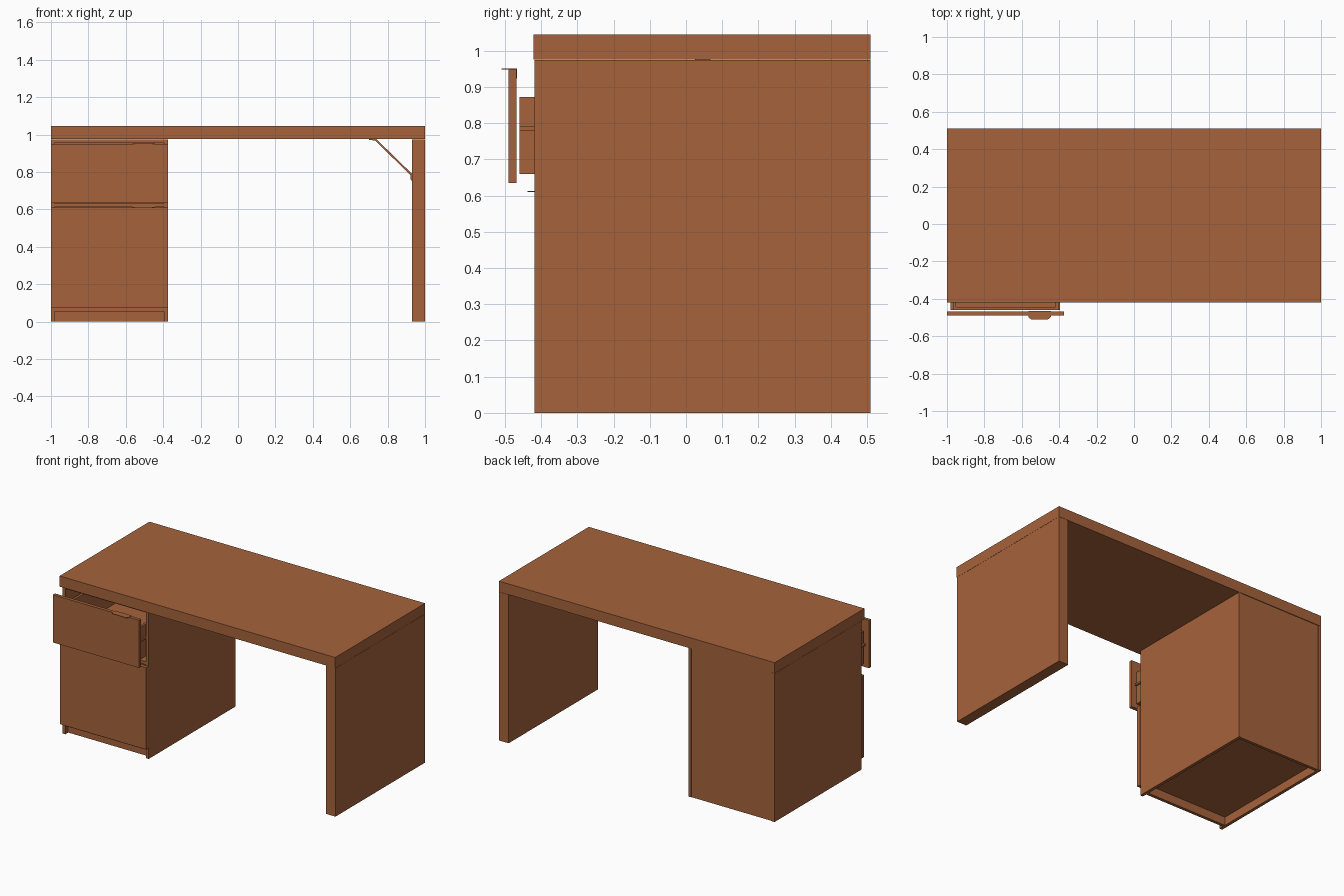
import bpy, bmesh
from mathutils import Vector

if "Cube" in bpy.data.objects:
    bpy.data.objects.remove(bpy.data.objects["Cube"])

wood = bpy.data.materials.new("brown wood")
wood.diffuse_color = (0.38, 0.123, 0.045, 1)
wood.use_nodes = True
wood.node_tree.nodes["Principled BSDF"].inputs["Base Color"].default_value = wood.diffuse_color


def finish(name, bm):
    bmesh.ops.recalc_face_normals(bm, faces=bm.faces)
    me = bpy.data.meshes.new(name)
    bm.to_mesh(me)
    bm.free()
    me.materials.append(wood)
    ob = bpy.data.objects.new(name, me)
    bpy.context.collection.objects.link(ob)
    return ob


def box(name, x0, x1, y0, y1, z0, z1):
    bm = bmesh.new()
    bmesh.ops.create_cube(bm, size=1)
    for v in bm.verts:
        v.co = Vector((x0 if v.co.x < 0 else x1, y0 if v.co.y < 0 else y1, z0 if v.co.z < 0 else z1))
    return finish(name, bm)


def prism(name, pts, offset):
    """Extrude a closed outline along an offset vector."""
    bm = bmesh.new()
    f = bm.faces.new([bm.verts.new(p) for p in pts])
    r = bmesh.ops.extrude_face_region(bm, geom=[f])
    bmesh.ops.translate(bm, vec=offset,
                        verts=[g for g in r["geom"] if isinstance(g, bmesh.types.BMVert)])
    return finish(name, bm)


# worktop and right leg
BACK, FRONT = 0.51, -0.418
box("desktop", -1, 1, -0.421, BACK, 0.975, 1.045)
box("right_leg", 0.93, 1, FRONT, BACK, 0, 0.974)

# pedestal carcass
CF = -0.39
L, R, T = -1.0, -0.375, 0.02
box("cabinet_left_side", L, L + T, CF, BACK, 0, 0.974)
box("cabinet_right_side", R - T, R, CF, BACK, 0, 0.974)
box("cabinet_back", L + T, R - T, BACK - 0.022, BACK - 0.003, 0, 0.974)
box("cabinet_floor", L + T, R - T, CF, BACK - 0.022, 0.055, 0.075)
box("cabinet_shelf", L + T, R - T, CF, BACK - 0.022, 0.612, 0.632)
box("cabinet_top_rail", L + T, R - T, CF, CF + 0.08, 0.955, 0.974)
box("plinth", L + T, R - T, CF + 0.03, CF + 0.05, 0, 0.055)

# door and pulled-out drawer front
box("cabinet_door", L, R, FRONT, CF - 0.004, 0.072, 0.61)
DF = -0.49
box("drawer_front", L, R, DF, DF + 0.022, 0.635, 0.948)

# drawer box
D0, D1, DX0, DX1, W = -0.46, 0.36, -0.967, -0.405, 0.016
box("drawer_left_wall", DX0, DX0 + W, D0, D1, 0.66, 0.872)
box("drawer_right_wall", DX1 - W, DX1, D0, D1, 0.66, 0.872)
box("drawer_front_wall", DX0 + W, DX1 - W, D0, D0 + W, 0.66, 0.872)
box("drawer_back_wall", DX0 + W, DX1 - W, D1 - W, D1, 0.66, 0.872)
box("drawer_bottom", DX0 + W, DX1 - W, D0 + W, D1 - W, 0.672, 0.684)
# slides between drawer walls and carcass
box("drawer_slide_left", L + T, DX0, D0, D1, 0.78, 0.792)
box("drawer_slide_right", DX1, R - T, D0, D1, 0.78, 0.792)

# edge pulls: tapered tab over the panel's top edge with a lip behind
for name, y, z in (("drawer_pull", DF, 0.948), ("door_pull", FRONT, 0.61)):
    tab = [(-0.565, y + 0.022, z), (-0.565, y - 0.008, z), (-0.55, y - 0.02, z),
           (-0.46, y - 0.02, z), (-0.445, y - 0.008, z), (-0.445, y + 0.022, z)]
    prism(name, tab, (0, 0, 0.003))
    box(name + "_lip", -0.565, -0.445, y + 0.022, y + 0.024, z - 0.025, z + 0.003)

# thin diagonal strap between desktop and leg
strap = [(0.70, 0.975), (0.74, 0.975), (0.93, 0.79), (0.93, 0.755), (0.924, 0.755),
         (0.922, 0.783), (0.733, 0.968), (0.70, 0.971)]
prism("corner_brace", [(x, 0.025, z) for x, z in strap], (0, 0.042, 0))
